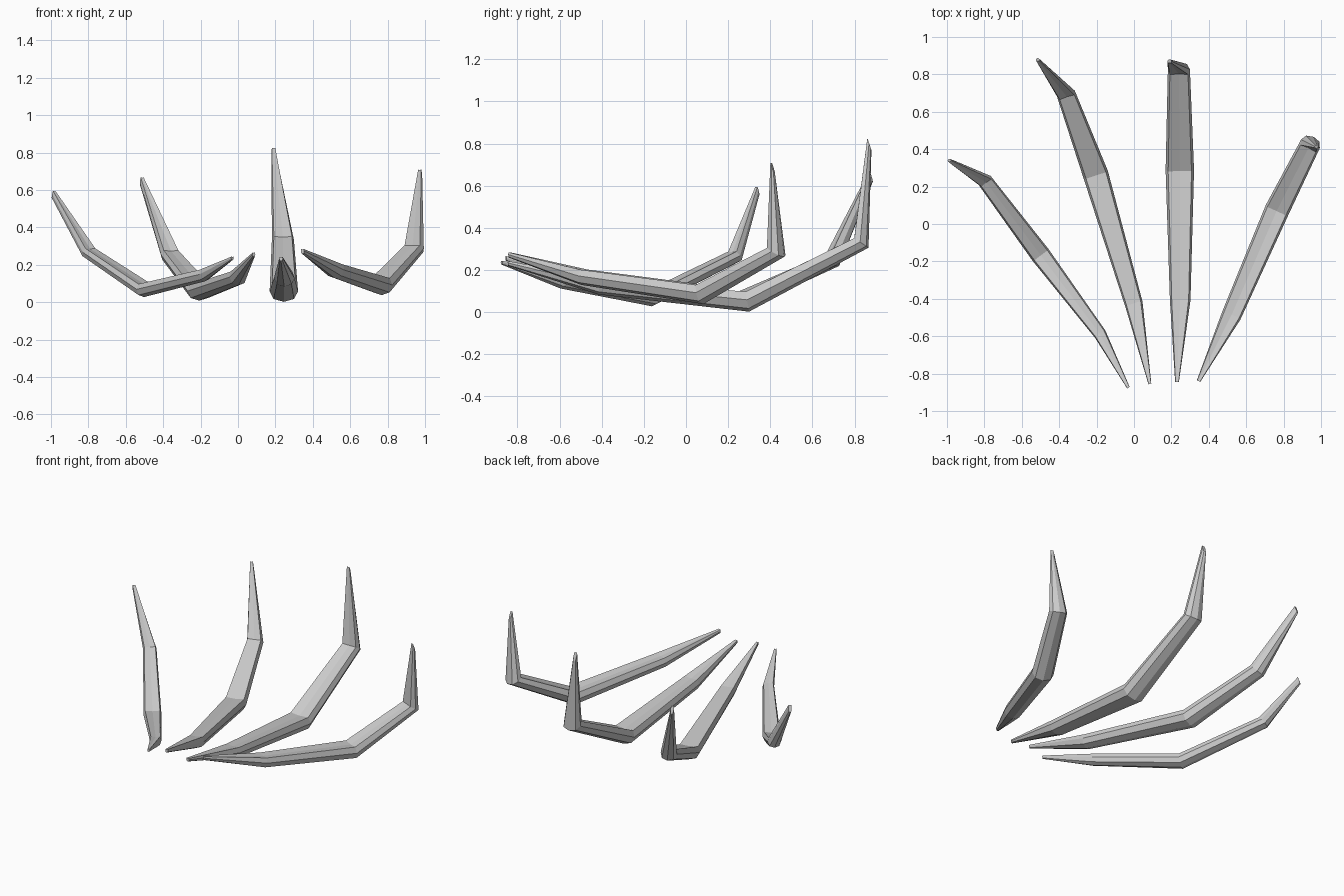
import bpy, bmesh
from mathutils import Vector

if "Cube" in bpy.data.objects:
    bpy.data.objects.remove(bpy.data.objects["Cube"])

# Faceted cross-section (side, up), scaled by each ring's half width and half height
SECTION = [(-1, .1), (-.82, .85), (0, .75), (.82, .85), (1, .1),
           (.72, -.7), (0, -1), (-.72, -.7)]

# Each claw: rings of (x, y, z, half width, half height), front point to raised tip
CLAWS = {
    "claw_outer_left": [(-.03, -.875, .235, .008, .010), (-.18, -.59, .145, .034, .034),
                        (-.50, -.165, .065, .053, .038), (-.80, .235, .265, .040, .034),
                        (-.987, .34, .575, .010, .025)],
    "claw_inner_left": [(.085, -.855, .255, .008, .012), (0, -.43, .130, .048, .040),
                        (-.205, .265, .055, .068, .047), (-.365, .70, .25, .050, .042),
                        (-.515, .878, .645, .010, .028)],
    "claw_inner_right": [(.23, -.845, .232, .010, .012), (.247, -.41, .125, .055, .042),
                         (.245, .29, .053, .076, .052), (.24, .83, .33, .059, .044),
                         (.19, .87, .80, .011, .032)],
    "claw_outer_right": [(.345, -.84, .272, .010, .014), (.52, -.49, .168, .053, .040),
                         (.765, .075, .087, .066, .050), (.945, .432, .285, .055, .044),
                         (.975, .412, .685, .011, .030)],
}


def make_claw(name, rings):
    pts = [Vector(r[:3]) for r in rings]
    heading = pts[3] - pts[1]
    heading.z = 0
    heading.normalize()
    side = Vector((heading.y, -heading.x, 0))
    bm = bmesh.new()
    loops = []
    for i, (p, r) in enumerate(zip(pts, rings)):
        # Ring plane: bisect the bends, slant the cut at the tip
        if i == 0:
            t = heading.copy()
        elif i == len(pts) - 1:
            t = heading + Vector((0, 0, .35))
        else:
            t = (p - pts[i - 1]).normalized() + (pts[i + 1] - p).normalized()
        up = side.cross(t).normalized()
        loops.append([bm.verts.new(p + side * a * r[3] + up * b * r[4]) for a, b in SECTION])
    n = len(SECTION)
    for a, b in zip(loops, loops[1:]):
        for k in range(n):
            bm.faces.new((a[k], a[(k + 1) % n], b[(k + 1) % n], b[k]))
    bm.faces.new(loops[0])
    bm.faces.new(loops[-1])
    bmesh.ops.recalc_face_normals(bm, faces=bm.faces)
    mesh = bpy.data.meshes.new(name)
    bm.to_mesh(mesh)
    bm.free()
    bpy.context.collection.objects.link(bpy.data.objects.new(name, mesh))


for claw_name, claw_rings in CLAWS.items():
    make_claw(claw_name, claw_rings)
